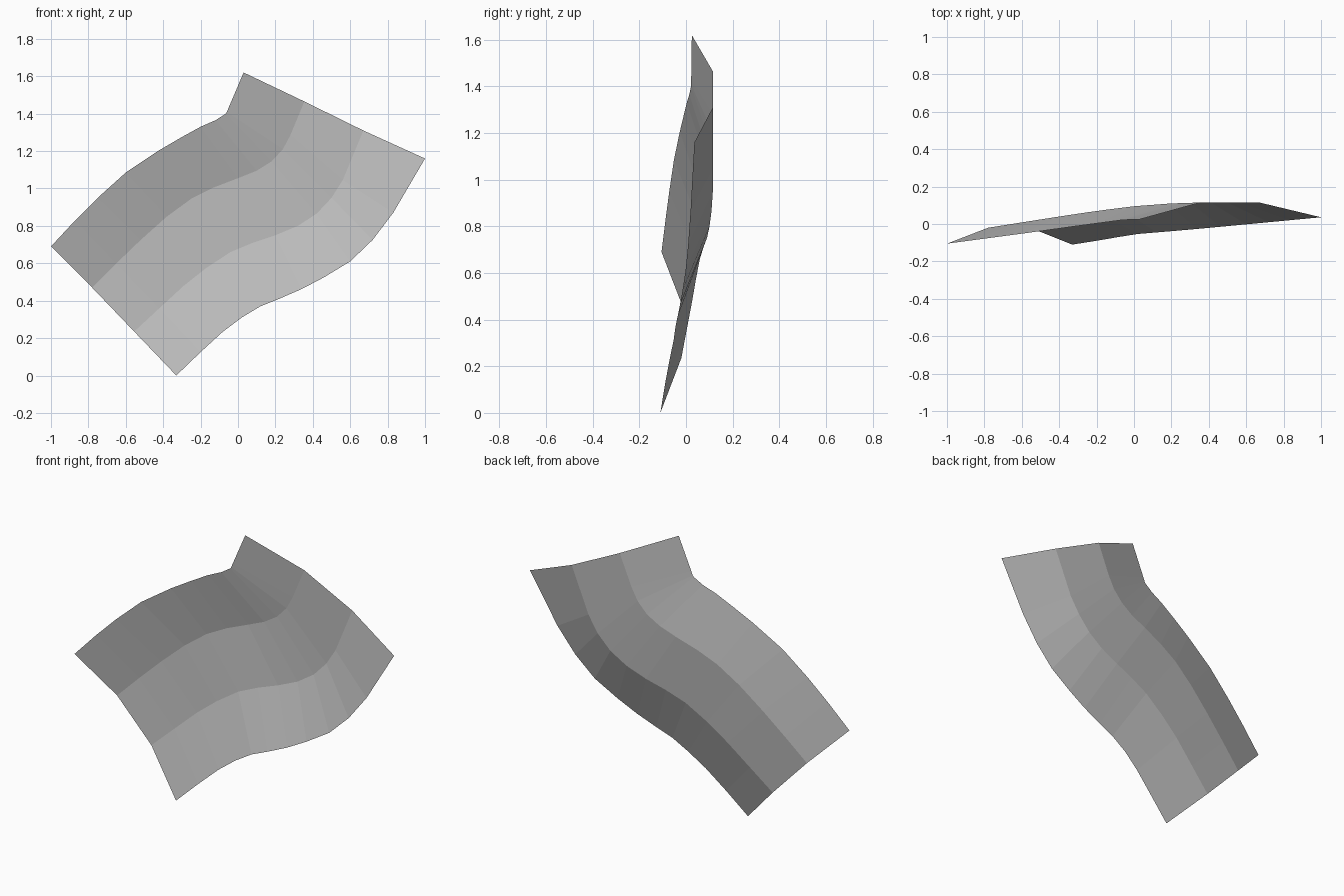
import bpy, bmesh

# Four long rails (x, z) sampled at matching cross-sections
RAIL_A = [(-1, .69), (-.87, .83), (-.75, .95), (-.6, 1.085), (-.42, 1.205), (-.3, 1.275),
          (-.2, 1.33), (-.12, 1.365), (-.065, 1.40), (-.06, 1.408), (-.05, 1.432), (.03, 1.62)]
RAIL_B = [(-.78, .47), (-.65, .60), (-.52, .725), (-.38, .85), (-.25, .945), (-.13, 1.005),
          (0, 1.055), (.1, 1.095), (.18, 1.145), (.24, 1.21), (.28, 1.285), (.355, 1.465)]
RAIL_C = [(-.555, .235), (-.42, .36), (-.29, .48), (-.17, .575), (-.04, .66), (.08, .71),
          (.2, .75), (.32, .80), (.42, .865), (.5, .95), (.56, 1.045), (.67, 1.31)]
RAIL_D = [(-.33, 0), (-.2, .125), (-.08, .235), (.02, .31), (.12, .37), (.22, .41),
          (.34, .462), (.46, .525), (.6, .61), (.72, .725), (.83, .87), (1, 1.16)]

# Depth of each rail as (x, y) keys
DEPTH_A = [(-1, -.105), (-.55, -.045), (-.3, -.01), (-.06, .022), (.03, .025)]
DEPTH_B = [(-.78, -.02), (-.4, .04), (-.2, .07), (0, .095), (.2, .11), (.355, .115)]
DEPTH_C = [(-.555, -.02), (-.27, .03), (.2, .09), (.4, .108), (.5, .115), (.67, .115)]
DEPTH_D = [(-.33, -.11), (-.17, -.085), (0, -.055), (.3, -.03), (1, .036)]


def interp(keys, x):
    for (x0, y0), (x1, y1) in zip(keys, keys[1:]):
        if x <= x1:
            return y0 + (y1 - y0) * (x - x0) / (x1 - x0)
    return keys[-1][1]


# Single creased sheet lofted between the rails
bm = bmesh.new()
rows = []
for rail, depth in ((RAIL_A, DEPTH_A), (RAIL_B, DEPTH_B), (RAIL_C, DEPTH_C), (RAIL_D, DEPTH_D)):
    rows.append([bm.verts.new((x, interp(depth, x), z)) for x, z in rail])
for upper, lower in zip(rows, rows[1:]):
    for i in range(len(upper) - 1):
        bm.faces.new((upper[i], lower[i], lower[i + 1], upper[i + 1]))
mesh = bpy.data.meshes.new("curved_panel")
bm.to_mesh(mesh)
bm.free()

grey = bpy.data.materials.new("mid grey")
grey.diffuse_color = (.5, .5, .5, 1)
mesh.materials.append(grey)
panel = bpy.data.objects.new("curved_panel", mesh)
bpy.context.collection.objects.link(panel)
